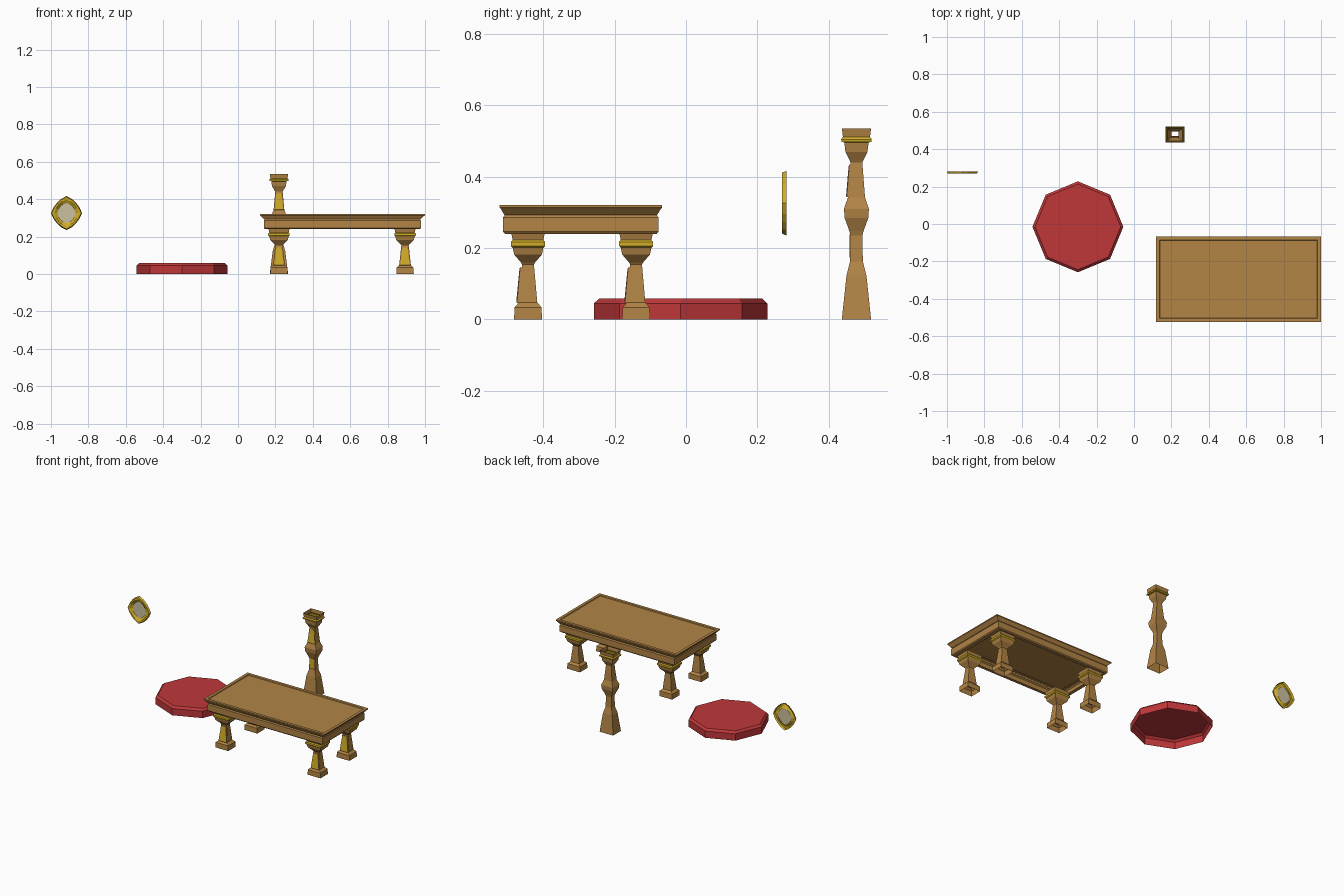
import bpy, bmesh, math

if "Cube" in bpy.data.objects:
    bpy.data.objects.remove(bpy.data.objects["Cube"])


def material(name, rgb):
    m = bpy.data.materials.new(name)
    m.diffuse_color = (*rgb, 1)
    m.use_nodes = True
    m.node_tree.nodes["Principled BSDF"].inputs["Base Color"].default_value = m.diffuse_color
    return m


WOOD = material("warm wood", (0.445, 0.231, 0.06))
GOLD = material("gold", (0.63, 0.42, 0.02))
RED = material("red cloth", (0.52, 0.038, 0.042))
PALE = material("pale glass", (0.60, 0.53, 0.35))


def loft(name, rings, mats, loc=(0, 0, 0), cap=False, rule=None):
    """Skin a stack of equal-length point rings; rule(i) gives the material of band i."""
    bm = bmesh.new()
    vr = [[bm.verts.new(p) for p in r] for r in rings]
    n = len(vr[0])
    for i, (a, b) in enumerate(zip(vr, vr[1:])):
        for k in range(n):
            f = bm.faces.new((a[k], a[(k + 1) % n], b[(k + 1) % n], b[k]))
            f.material_index = rule(i) if rule else 0
    if cap:
        f = bm.faces.new(vr[-1])
        f.material_index = len(mats) - 1
    me = bpy.data.meshes.new(name)
    bm.to_mesh(me)
    bm.free()
    for m in mats:
        me.materials.append(m)
    ob = bpy.data.objects.new(name, me)
    ob.location = loc
    bpy.context.collection.objects.link(ob)
    return ob


def rect(hx, hy, z):
    return [(-hx, -hy, z), (hx, -hy, z), (hx, hy, z), (-hx, hy, z)]


XS = 1.2  # turned parts are wider in x than in y


def turned(name, profile, loc, gold):
    """Open square column; bands lying inside the gold height range are gold."""
    rings = [rect(h * XS, h, z) for h, z in profile]

    def rule(i):
        mid = (profile[i][1] + profile[i + 1][1]) / 2
        return 1 if gold[0] < mid < gold[1] else 0
    return loft(name, rings, [WOOD, GOLD], loc, rule=rule)


def plate(name, x, y, z0, z1, w0, w1, d0, d1):
    """Tapered front panel with wooden edge and gold face; d = distance in front of the axis."""
    def ring(inset, back):
        return [(-w0 + inset, -d0 + back, z0 + inset), (w0 - inset, -d0 + back, z0 + inset),
                (w1 - inset, -d1 + back, z1 - inset), (-w1 + inset, -d1 + back, z1 - inset)]
    loft(name, [ring(0, 0.012), ring(0, 0.002), ring(0.004, 0)], [WOOD, GOLD], (x, y, 0), cap=True)


# Table top: open apron, flared rim and slightly sunken panel
HX, HY = 0.441, 0.228
table = [(0.05, 0.035, 0.24), (0.026, 0.015, 0.24), (0.021, 0.010, 0.246), (0.021, 0.010, 0.286),
         (0.026, 0.015, 0.293), (0.021, 0.013, 0.294), (0.004, 0.003, 0.311), (0, 0, 0.314),
         (0, 0, 0.321), (0.018, 0.018, 0.321), (0.021, 0.021, 0.316)]
loft("table_top", [rect(HX - a, HY - b, z) for a, b, z in table], [WOOD], (0.558, -0.295, 0), cap=True)

# Table legs with gold collar and front panel
leg = [(0.039, 0), (0.038, 0.034), (0.026, 0.047), (0.0165, 0.154), (0.020, 0.160), (0.039, 0.182),
       (0.043, 0.201), (0.048, 0.206), (0.048, 0.217), (0.043, 0.223), (0.047, 0.242)]
for sx, x in (("left", 0.219), ("right", 0.893)):
    for sy, y in (("front", -0.443), ("back", -0.14)):
        turned(f"{sy}_{sx}_leg", leg, (x, y, 0), (0.201, 0.223))
        plate(f"{sy}_{sx}_leg_panel", x, y, 0.046, 0.146, 0.030, 0.017, 0.033, 0.024)

# Free-standing post, hollow from top to bottom
post = [(0.041, 0), (0.028, 0.123), (0.018, 0.163), (0.0165, 0.235), (0.020, 0.248), (0.033, 0.284),
        (0.035, 0.310), (0.024, 0.342), (0.0165, 0.440), (0.020, 0.448), (0.031, 0.470), (0.034, 0.496),
        (0.042, 0.498), (0.043, 0.505), (0.038, 0.512), (0.041, 0.536)]
PX, PY = 0.219, 0.478
turned("post", post, (PX, PY, 0), (0.496, 0.512))
plate("post_upper_panel", PX, PY, 0.343, 0.434, 0.028, 0.017, 0.029, 0.022)
plate("post_lower_panel", PX, PY, 0.172, 0.240, 0.018, 0.018, 0.020, 0.020)


# Octagonal cushion, open underneath
def octagon(r, z):
    return [(r * math.cos(k * math.pi / 4), r * math.sin(k * math.pi / 4), z) for k in range(8)]


loft("cushion", [octagon(0.243, 0), octagon(0.243, 0.045), octagon(0.229, 0.058)],
     [RED], (-0.300, -0.015, 0), cap=True)


# Wall mirror: rounded diamond frame around a pale centre, facing the front
def diamond(hx, hz, p, y, n=16):
    pts = []
    for k in range(n):
        c, s = math.cos(2 * math.pi * k / n), math.sin(2 * math.pi * k / n)
        r = (abs(c) ** p + abs(s) ** p) ** (-1 / p)
        pts.append((hx * r * c, y, hz * r * s))
    return pts


loft("mirror", [diamond(0.083, 0.091, 1.4, 0.006), diamond(0.078, 0.085, 1.4, -0.007),
                diamond(0.066, 0.073, 1.45, -0.007), diamond(0.048, 0.053, 1.8, 0.003)],
     [GOLD, PALE], (-0.917, 0.276, 0.326), cap=True)
